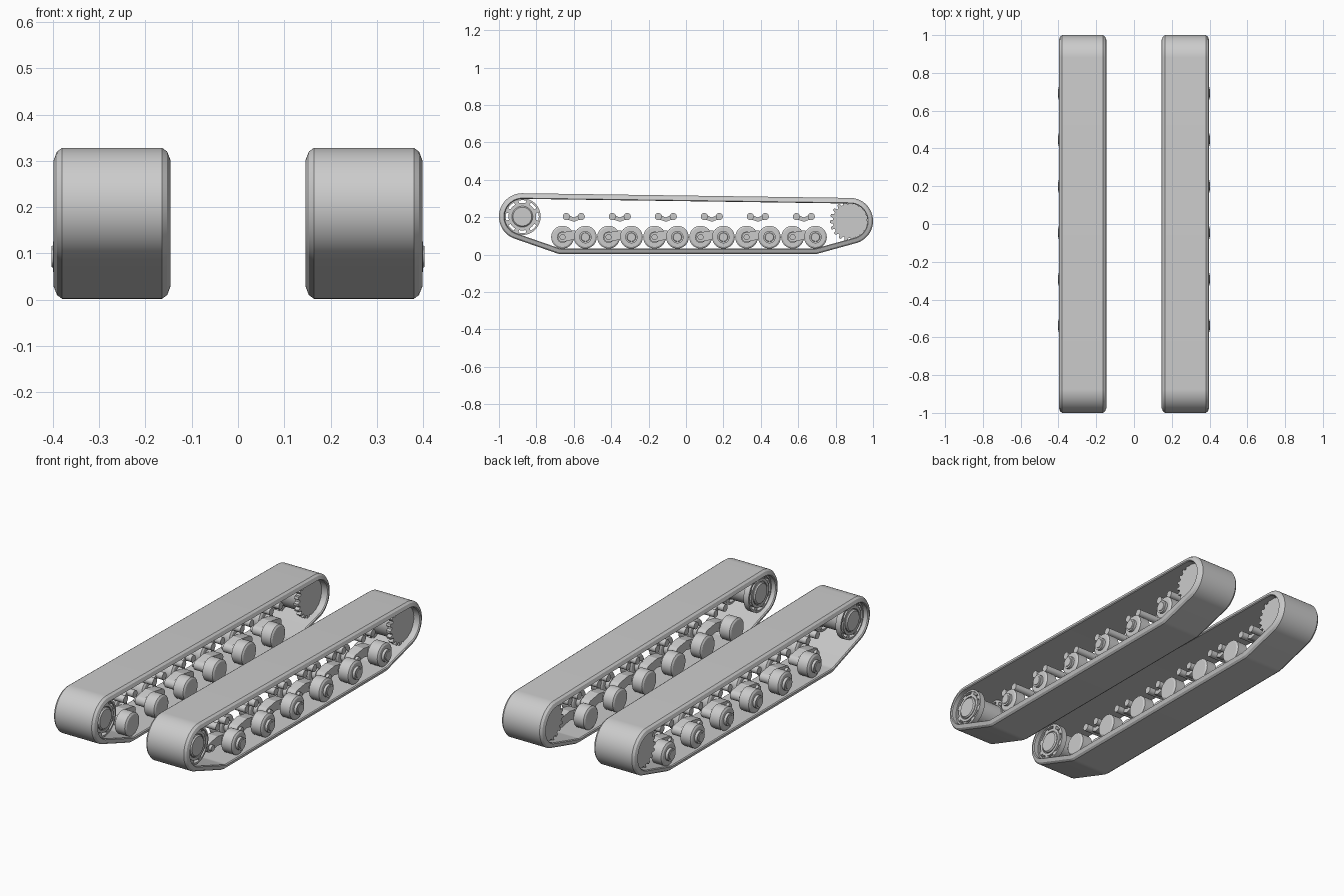
import bpy, bmesh
from math import sin, cos, pi

if "Cube" in bpy.data.objects:
    bpy.data.objects.remove(bpy.data.objects["Cube"])

grey = bpy.data.materials.new("plain_grey")
grey.use_nodes = True
grey.diffuse_color = (0.6, 0.6, 0.6, 1)
grey.node_tree.nodes["Principled BSDF"].inputs["Base Color"].default_value = (0.6, 0.6, 0.6, 1)


def belt(circles, d=0.0, n=48):
    """Outline wrapped tightly around circles (y, z, r), drawn in by d."""
    pts = []
    for i in range(n):
        c, s = cos(2 * pi * i / n), sin(2 * pi * i / n)
        y, z, r = max(circles, key=lambda k: k[0] * c + k[1] * s + k[2])
        pts.append((y + (r - d) * c, z + (r - d) * s))
    return pts


def loft(bm, sections, loop=False):
    """Skin a list of (x, outline); loop joins the last section to the first."""
    rings = [[bm.verts.new((x, y, z)) for y, z in pts] for x, pts in sections]
    n = len(rings[0])
    pairs = list(zip(rings, rings[1:])) + ([(rings[-1], rings[0])] if loop else [])
    for a, b in pairs:
        for i in range(n):
            j = (i + 1) % n
            bm.faces.new((a[i], a[j], b[j], b[i]))
    if not loop:
        bm.faces.new(rings[0])
        bm.faces.new(rings[-1])


def lathe(bm, y, z, profile, loop=False, n=32):
    loft(bm, [(x, belt([(y, z, r)], n=n)) for x, r in profile], loop)


def bar(bm, x0, x1, *circles):
    """Rounded link around the given circles."""
    loft(bm, [(x, belt(circles, n=24)) for x in (x0, x1)])


def finish(name, bm):
    """Make the object and mirror it to the other side."""
    bmesh.ops.remove_doubles(bm, verts=bm.verts, dist=1e-5)
    bmesh.ops.recalc_face_normals(bm, faces=bm.faces)
    mesh = bpy.data.meshes.new(name)
    bm.to_mesh(mesh)
    bm.free()
    mesh.materials.append(grey)
    ob = bpy.data.objects.new(name, mesh)
    bpy.context.collection.objects.link(ob)
    bpy.ops.object.select_all(action="DESELECT")
    bpy.context.view_layer.objects.active = ob
    ob.select_set(True)
    bpy.ops.object.shade_smooth_by_angle(angle=0.5)
    ob.modifiers.new("mirror", "MIRROR")


IDLER = (-0.875, 0.203)
SPROCKET = (0.877, 0.18)
MID = 0.272

# Track band with rounded shoulders
path = [(*IDLER, 0.125), (*SPROCKET, 0.123), (-0.66, 0.102, 0.1), (0.68, 0.102, 0.1)]
half = [(0.108, 0), (0.119, 0.008), (0.126, 0.026), (0.121, 0.03)]
section = half + [(-w, d) for w, d in reversed(half)]
bm = bmesh.new()
loft(bm, [(MID + w, belt(path, d, 128)) for w, d in section], loop=True)
finish("track_band", bm)

# Front idler: slotted rims on both sides of a stepped hub
bm = bmesh.new()
for x0, x1 in ((0.175, 0.205), (0.339, 0.369)):
    lathe(bm, *IDLER, [(x0, 0.088), (x0, 0.098), (x1, 0.098), (x1, 0.088)], loop=True, n=48)
    lathe(bm, *IDLER, [(x0, 0.06), (x0, 0.074), (x1, 0.074), (x1, 0.06)], loop=True, n=48)
    for k in range(8):
        a = 2 * pi * (k + 0.5) / 8
        corners = [(r, t) for r, t in ((0.072, -0.012), (0.09, -0.012), (0.09, 0.012), (0.072, 0.012))]
        outline = [(IDLER[0] + r * cos(a) - t * sin(a), IDLER[1] + r * sin(a) + t * cos(a))
                   for r, t in corners]
        loft(bm, [(x0 + 0.004, outline), (x1 - 0.004, outline)])
lathe(bm, *IDLER, [(0.168, 0.05), (0.174, 0.056), (0.18, 0.056), (0.18, 0.068),
                   (0.364, 0.068), (0.364, 0.056), (0.37, 0.056), (0.376, 0.05)], n=48)
finish("front_idler", bm)

# Rear drive sprocket: two toothed discs on a drum
TEETH = 19
tooth = [(0.0, 0.092), (0.3, 0.092), (0.45, 0.108), (0.8, 0.108)]
outline = [(SPROCKET[0] + r * cos(2 * pi * (k + f) / TEETH), SPROCKET[1] + r * sin(2 * pi * (k + f) / TEETH))
           for k in range(TEETH) for f, r in tooth]
bm = bmesh.new()
for x in (0.185, 0.334):
    loft(bm, [(x, outline), (x + 0.025, outline)])
lathe(bm, *SPROCKET, [(0.2, 0.08), (0.344, 0.08)])
finish("rear_sprocket", bm)

# Six suspension units, each an inner wheel, an outer wheel, an arm and a rocker
inner, outer, arms, rockers = (bmesh.new() for _ in range(4))
for k in range(6):
    y = -0.66 + 0.246 * k
    yo, z = y + 0.122, 0.093
    lathe(inner, y, z, [(0.158, 0.052), (0.164, 0.061), (0.222, 0.061), (0.228, 0.052),
                        (0.228, 0.03), (0.25, 0.03)])
    lathe(outer, yo, z, [(0.294, 0.03), (0.316, 0.03), (0.316, 0.052), (0.322, 0.061),
                         (0.38, 0.061), (0.386, 0.052), (0.386, 0.033), (0.4, 0.033),
                         (0.4, 0.024), (0.403, 0.022)])
    bar(arms, 0.245, 0.3, (y, z, 0.026), (y + 0.06, z + 0.012, 0.024))
    bar(arms, 0.245, 0.3, (y + 0.06, z + 0.012, 0.024), (yo, z, 0.026))
    lathe(arms, y, z, [(0.24, 0.016), (0.315, 0.016)], n=20)
    bar(rockers, 0.25, 0.294, (y + 0.02, 0.203, 0.013), (y + 0.06, 0.186, 0.01))
    bar(rockers, 0.25, 0.294, (y + 0.06, 0.186, 0.01), (y + 0.1, 0.203, 0.013))
    for dy in (0.02, 0.1):
        lathe(rockers, y + dy, 0.203, [(0.215, 0.019), (0.329, 0.019)], n=20)
finish("inner_road_wheels", inner)
finish("outer_road_wheels", outer)
finish("suspension_arms", arms)
finish("suspension_rockers", rockers)
